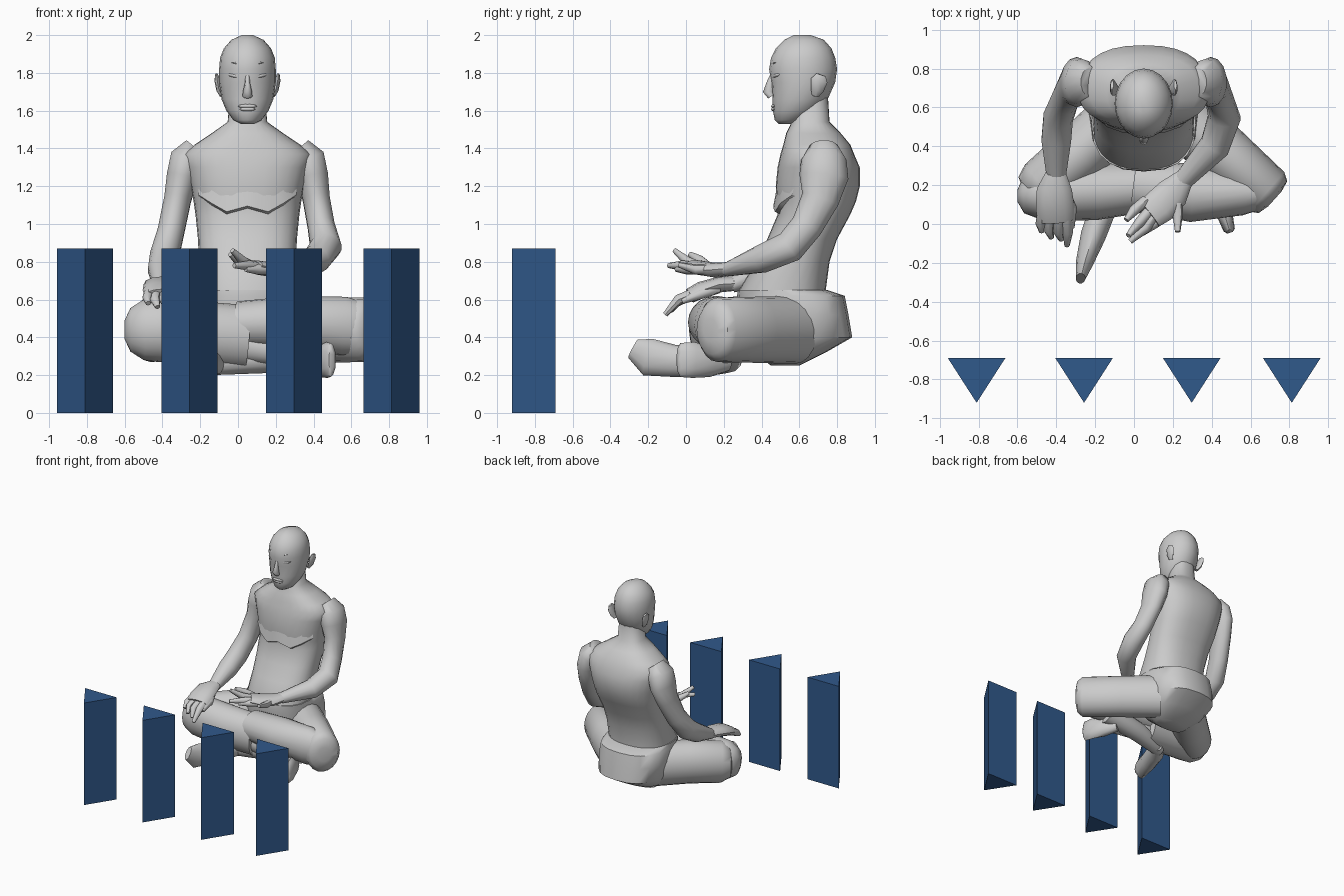
import bpy, math
from mathutils import Vector

CX = 0.05  # body centre line


def make(name, verts, faces, smooth=True, angle=45):
    me = bpy.data.meshes.new(name)
    me.from_pydata([tuple(v) for v in verts], [], faces)
    me.update()
    ob = bpy.data.objects.new(name, me)
    bpy.context.collection.objects.link(ob)
    bpy.ops.object.select_all(action='DESELECT')
    ob.select_set(True)
    bpy.context.view_layer.objects.active = ob
    bpy.ops.object.mode_set(mode='EDIT')
    bpy.ops.mesh.select_all(action='SELECT')
    bpy.ops.mesh.normals_make_consistent(inside=False)
    bpy.ops.object.mode_set(mode='OBJECT')
    if smooth:
        bpy.ops.object.shade_smooth_by_angle(angle=math.radians(angle))
    return ob


def loft(name, rings, **kw):
    n = len(rings[0])
    verts = [v for r in rings for v in r]
    faces = [(i * n + j, i * n + (j + 1) % n, (i + 1) * n + (j + 1) % n, (i + 1) * n + j)
             for i in range(len(rings) - 1) for j in range(n)]
    faces += [tuple(range(n)), tuple(range(len(verts) - n, len(verts)))]
    return make(name, verts, faces, **kw)


def oval(n, power=2.0):
    out = []
    for k in range(n):
        a = 2 * math.pi * k / n
        c, s = math.cos(a), math.sin(a)
        out.append((math.copysign(abs(c) ** (2 / power), c), math.copysign(abs(s) ** (2 / power), s)))
    return out


def stack(name, levels, n=20, power=2.0, **kw):
    """Level rings: z, front y, back y, half width."""
    return loft(name, [[(CX + hw * u, (y0 + y1) / 2 + (y1 - y0) / 2 * v, z) for u, v in oval(n, power)]
                       for z, y0, y1, hw in levels], **kw)


def tube(name, path, n=12, ref=(0, 0, 1), **kw):
    """Path points: x, y, z, sideways radius, radius along ref."""
    pts = [Vector(p[:3]) for p in path]
    rings = []
    for i, p in enumerate(path):
        t = (pts[min(i + 1, len(pts) - 1)] - pts[max(i - 1, 0)]).normalized()
        side = t.cross(Vector(ref)).normalized()
        up = side.cross(t)
        rings.append([pts[i] + side * p[3] * u + up * p[4] * v for u, v in oval(n)])
    return loft(name, rings, **kw)


def ball(name, loc, size, rot=(0, 0, 0)):
    bpy.ops.mesh.primitive_uv_sphere_add(segments=12, ring_count=8, location=loc, rotation=rot)
    ob = bpy.context.object
    ob.name = name
    ob.scale = size
    bpy.ops.object.shade_smooth()


# Row of triangular posts
blue = bpy.data.materials.new("blue")
blue.diffuse_color = (0.03, 0.10, 0.26, 1)
for i, x in enumerate((-0.81, -0.257, 0.297, 0.812)):
    tri = [(x - 0.148, -0.69), (x, -0.92), (x + 0.148, -0.69)]
    post = loft(f"post_{i + 1}", [[(a, b, z) for a, b in tri] for z in (0, 0.87)], smooth=False)
    post.data.materials.append(blue)

# Torso with neck
stack("torso", [(0.56, 0.28, 0.74, 0.26), (0.65, 0.28, 0.74, 0.26), (0.8, 0.37, 0.76, 0.257),
                (0.92, 0.43, 0.80, 0.262), (1.05, 0.485, 0.87, 0.275), (1.12, 0.48, 0.90, 0.285),
                (1.2, 0.475, 0.92, 0.30), (1.3, 0.485, 0.92, 0.325), (1.37, 0.50, 0.89, 0.34),
                (1.42, 0.515, 0.87, 0.28), (1.48, 0.53, 0.82, 0.19), (1.54, 0.56, 0.76, 0.105),
                (1.70, 0.57, 0.75, 0.09)], n=28, power=2.4, angle=70)

# Chest ledge
zig = [(-0.26, 1.155), (-0.19, 1.11), (-0.11, 1.065), (-0.055, 1.08), (0, 1.095),
       (0.055, 1.08), (0.11, 1.065), (0.19, 1.11), (0.26, 1.155)]
rows = []
for dz, dy in ((0.16, 0.015), (0, -0.016), (-0.025, 0.03)):
    for x, z in zig:
        y = 0.685 - 0.207 * (1 - abs(x / 0.285) ** 2.4) ** (1 / 2.4)
        rows.append((CX + x, y + dy, z + dz))
make("chest_ledge", rows, [(r * 9 + i, r * 9 + i + 1, r * 9 + i + 10, r * 9 + i + 9)
                           for r in range(2) for i in range(8)])

# Head
stack("head", [(1.53, 0.49, 0.56, 0.035), (1.55, 0.47, 0.64, 0.075), (1.60, 0.46, 0.70, 0.112),
               (1.66, 0.458, 0.75, 0.137), (1.75, 0.452, 0.79, 0.150), (1.82, 0.44, 0.80, 0.150),
               (1.88, 0.45, 0.79, 0.145), (1.93, 0.475, 0.77, 0.125), (1.975, 0.52, 0.73, 0.085),
               (2.0, 0.57, 0.66, 0.03)], angle=60)

# Face details
tube("nose", [(CX, 0.465, 1.80, 0.012, 0.014), (CX, 0.448, 1.75, 0.013, 0.02),
              (CX, 0.435, 1.70, 0.024, 0.028), (CX, 0.452, 1.676, 0.026, 0.02)], n=8, ref=(0, 1, 0), angle=80)
for k, z in enumerate((1.624, 1.608)):
    ball(("upper_lip", "lower_lip")[k], (CX, 0.465, z), (0.05 - 0.008 * k, 0.014, 0.011))
for s, side in ((-1, "right"), (1, "left")):
    ball(side + "_eye", (CX + s * 0.068, 0.482, 1.785), (0.038, 0.018, 0.012), (0, -s * 0.2, s * 0.4))
    tube(side + "_brow", [(CX + s * 0.03, 0.455, 1.838, 0.006, 0.005), (CX + s * 0.07, 0.472, 1.855, 0.008, 0.005),
                          (CX + s * 0.115, 0.52, 1.85, 0.003, 0.003)], n=6)
    tube(side + "_ear", [(CX + s * 0.135, 0.685, 1.68, 0.012, 0.02), (CX + s * 0.15, 0.695, 1.71, 0.015, 0.035),
                         (CX + s * 0.160, 0.705, 1.76, 0.015, 0.045), (CX + s * 0.163, 0.715, 1.79, 0.008, 0.025)],
         n=8, ref=(0, 1, 0))

# Arms: radii are depth, then width
arm = dict(ref=(1, 0, 0), n=14, angle=70)
tube("right_arm", [(-0.22, 0.73, 1.40, 0.08, 0.07), (-0.27, 0.73, 1.34, 0.12, 0.095), (-0.295, 0.73, 1.25, 0.13, 0.085),
                   (-0.32, 0.71, 1.13, 0.10, 0.073), (-0.355, 0.64, 0.96, 0.085, 0.072),
                   (-0.39, 0.55, 0.83, 0.085, 0.078), (-0.40, 0.43, 0.755, 0.075, 0.078),
                   (-0.40, 0.24, 0.675, 0.04, 0.05)], **arm)
tube("left_arm", [(0.32, 0.73, 1.40, 0.08, 0.07), (0.37, 0.73, 1.34, 0.12, 0.095), (0.395, 0.73, 1.25, 0.13, 0.085),
                  (0.415, 0.71, 1.13, 0.10, 0.073), (0.44, 0.64, 0.99, 0.085, 0.073),
                  (0.465, 0.55, 0.88, 0.085, 0.085), (0.415, 0.40, 0.815, 0.075, 0.08),
                  (0.25, 0.22, 0.76, 0.038, 0.05)], **arm)

# Hands: palm plus fingers, each finger as root, middle and tip
tube("right_palm", [(-0.40, 0.27, 0.685, 0.05, 0.038), (-0.41, 0.18, 0.68, 0.09, 0.042),
                    (-0.405, 0.08, 0.65, 0.10, 0.045), (-0.40, 0.02, 0.62, 0.095, 0.04)])
tube("left_palm", [(0.27, 0.25, 0.765, 0.045, 0.035), (0.20, 0.16, 0.755, 0.085, 0.04),
                   (0.13, 0.09, 0.765, 0.09, 0.038), (0.08, 0.05, 0.78, 0.08, 0.03)])
fingers = {
    "right": [((-0.47, 0.06, 0.64), (-0.48, 0.0, 0.61), (-0.475, -0.04, 0.58)),
              ((-0.43, 0.06, 0.64), (-0.44, -0.03, 0.60), (-0.425, -0.07, 0.56)),
              ((-0.39, 0.06, 0.64), (-0.39, -0.04, 0.60), (-0.375, -0.08, 0.54)),
              ((-0.35, 0.06, 0.64), (-0.34, -0.04, 0.60), (-0.345, -0.11, 0.52)),
              ((-0.36, 0.17, 0.66), (-0.32, 0.08, 0.63), (-0.32, -0.02, 0.59))],
    "left": [((0.06, 0.12, 0.77), (0.0, 0.07, 0.81), (-0.04, 0.02, 0.84)),
             ((0.09, 0.08, 0.77), (0.03, 0.01, 0.80), (-0.03, -0.06, 0.86)),
             ((0.12, 0.06, 0.77), (0.06, -0.02, 0.78), (-0.02, -0.09, 0.78)),
             ((0.16, 0.04, 0.76), (0.10, 0.0, 0.76), (0.04, -0.05, 0.76)),
             ((0.22, 0.18, 0.76), (0.225, 0.05, 0.76), (0.225, -0.04, 0.785))]}
for side, group in fingers.items():
    for i, pts in enumerate(group):
        tube(f"{side}_finger_{i + 1}", [(*p, r, r) for p, r in zip(pts, (0.028, 0.027, 0.014))], n=8)

# Hips
stack("hips", [(0.25, 0.45, 0.60, 0.14), (0.32, 0.36, 0.74, 0.23), (0.40, 0.30, 0.88, 0.27),
               (0.52, 0.28, 0.86, 0.285), (0.62, 0.27, 0.84, 0.275), (0.65, 0.275, 0.75, 0.268)], power=2.5)

# Trouser legs: thigh and covered shin
tube("left_thigh", [(0.20, 0.58, 0.44, 0.15, 0.18), (0.45, 0.37, 0.44, 0.15, 0.175),
                    (0.685, 0.165, 0.44, 0.135, 0.17), (0.715, 0.138, 0.44, 0.11, 0.13),
                    (0.725, 0.129, 0.44, 0.05, 0.06)], n=20)
tube("left_trouser_shin", [(0.64, 0.16, 0.45, 0.09, 0.14), (0.56, 0.16, 0.46, 0.115, 0.155),
                           (0.3, 0.16, 0.48, 0.15, 0.14), (0.0, 0.2, 0.47, 0.13, 0.12)], n=20)
tube("right_thigh", [(-0.08, 0.55, 0.45, 0.15, 0.18), (-0.28, 0.36, 0.45, 0.15, 0.175),
                     (-0.47, 0.2, 0.44, 0.14, 0.17), (-0.52, 0.155, 0.44, 0.115, 0.13),
                     (-0.54, 0.14, 0.44, 0.05, 0.06)], n=20)
tube("right_trouser_shin", [(-0.60, 0.145, 0.44, 0.03, 0.05), (-0.57, 0.145, 0.44, 0.09, 0.115),
                            (-0.50, 0.15, 0.44, 0.125, 0.16),
                            (-0.42, 0.16, 0.44, 0.145, 0.17), (-0.2, 0.17, 0.42, 0.15, 0.17),
                            (0.05, 0.19, 0.40, 0.13, 0.17)], n=20)

# Bare shins and feet
tube("right_shin", [(0.0, 0.18, 0.36, 0.08, 0.09), (0.2, 0.17, 0.33, 0.075, 0.08), (0.40, 0.15, 0.29, 0.05, 0.055)])
tube("right_foot", [(0.36, 0.22, 0.27, 0.04, 0.05), (0.42, 0.13, 0.27, 0.055, 0.08),
                    (0.47, 0.04, 0.28, 0.04, 0.095), (0.49, -0.03, 0.28, 0.03, 0.09),
                    (0.495, -0.045, 0.28, 0.015, 0.06)])
tube("left_shin", [(0.45, 0.2, 0.36, 0.09, 0.09), (0.15, 0.22, 0.29, 0.08, 0.08), (-0.14, 0.15, 0.26, 0.05, 0.06)])
tube("left_foot", [(-0.08, 0.2, 0.26, 0.04, 0.05), (-0.16, 0.08, 0.27, 0.07, 0.08), (-0.21, -0.06, 0.275, 0.065, 0.085),
                   (-0.255, -0.2, 0.295, 0.045, 0.1), (-0.275, -0.28, 0.34, 0.025, 0.055)])
